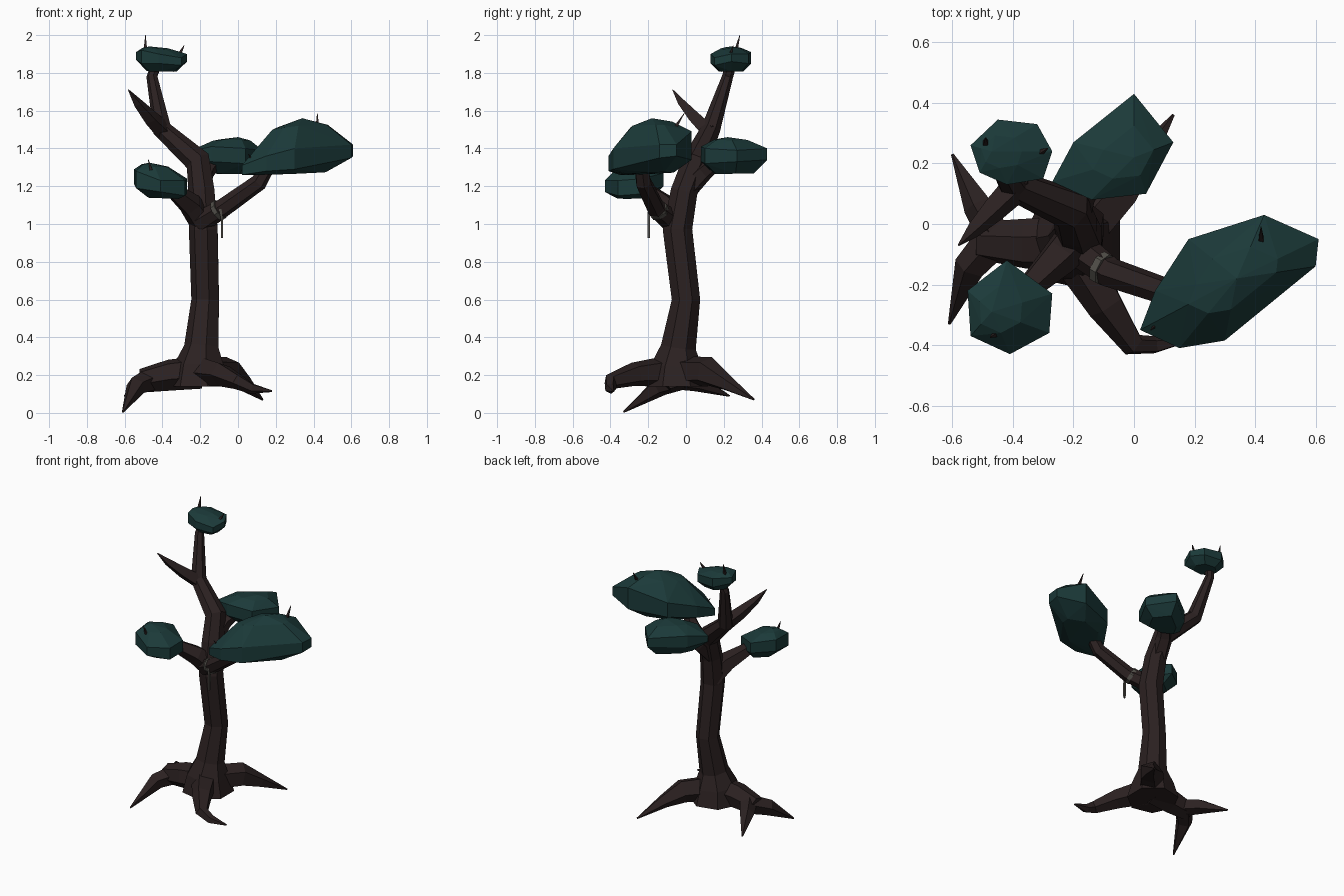
import bpy
import bmesh
from math import pi, cos, sin
from mathutils import Vector

old = bpy.data.objects.get("Cube")
if old:
    bpy.data.objects.remove(old, do_unlink=True)


def material(name, rgb):
    mat = bpy.data.materials.new(name)
    mat.use_nodes = True
    mat.diffuse_color = (*rgb, 1)
    mat.node_tree.nodes["Principled BSDF"].inputs["Base Color"].default_value = (*rgb, 1)
    return mat


BARK = material("dark bark", (0.024, 0.015, 0.015))
LEAF = material("deep teal foliage", (0.011, 0.042, 0.041))
ROPE = material("grey rope", (0.08, 0.075, 0.065))


def finish(name, bm, mat):
    bmesh.ops.recalc_face_normals(bm, faces=bm.faces[:])
    mesh = bpy.data.meshes.new(name)
    bm.to_mesh(mesh)
    bm.free()
    mesh.materials.append(mat)
    obj = bpy.data.objects.new(name, mesh)
    bpy.context.collection.objects.link(obj)


def limb(name, path, sides=6, mat=BARK):
    """Sweep a polygon along (x, y, z, radius) stations and cap both ends."""
    bm = bmesh.new()
    pts = [Vector(p[:3]) for p in path]
    rings = []
    side = Vector((1, 0, 0))
    for i, p in enumerate(pts):
        tangent = (pts[min(i + 1, len(pts) - 1)] - pts[max(i - 1, 0)]).normalized()
        side = side - tangent * side.dot(tangent)
        if side.length < 0.2:
            side = tangent.orthogonal()
        side.normalize()
        other = tangent.cross(side)
        r = path[i][3]
        angles = [2 * pi * (k + 0.5) / sides for k in range(sides)]
        rings.append([bm.verts.new(p + r * (cos(a) * side + sin(a) * other)) for a in angles])
    for a, b in zip(rings, rings[1:]):
        for k in range(sides):
            n = (k + 1) % sides
            bm.faces.new((a[k], a[n], b[n], b[k]))
    bm.faces.new(rings[0][::-1])
    bm.faces.new(rings[-1])
    finish(name, bm, mat)


def foliage(name, rim, top, bottom, crown=0.5, under=0.6):
    """Faceted clump: a rim of (x, y, low, high), a crown ring, an underside and a peak."""
    bm = bmesh.new()
    top, bottom = Vector(top), Vector(bottom)
    for x, y, low, high in rim:
        bm.verts.new((x, y, low))
        bm.verts.new((x, y, high))
        ring = top.lerp(Vector((x, y, high)), crown)
        ring.z = high + (top.z - high) * 0.75
        bm.verts.new(ring)
        base = bottom.lerp(Vector((x, y, low)), under)
        base.z = bottom.z + (low - bottom.z) * 0.15
        bm.verts.new(base)
    bm.verts.new(top)
    res = bmesh.ops.convex_hull(bm, input=bm.verts[:])
    unused = {v for v in res["geom_interior"] + res["geom_unused"]
              if isinstance(v, bmesh.types.BMVert)}
    bmesh.ops.delete(bm, geom=list(unused), context="VERTS")
    finish(name, bm, LEAF)


# Trunk with its flared foot and the leader that bends back and up
limb("trunk", [(-.2, -.05, .14, .17), (-.2, -.05, .25, .14), (-.19, -.04, .35, .095),
               (-.17, 0, .6, .077), (-.18, -.045, .97, .08), (-.19, -.01, 1.17, .073),
               (-.21, .05, 1.33, .07), (-.4, .13, 1.5, .052), (-.455, .22, 1.78, .03),
               (-.43, .24, 1.85, .03)], 7)

# Roots
limb("left_back_root", [(-.17, -.03, .22, .085), (-.05, .11, .22, .08),
                        (.03, .21, .16, .045), (.13, .36, .07, .005)], 5)
limb("left_front_root", [(-.19, -.1, .22, .085), (-.09, -.27, .205, .065),
                         (0, -.4, .165, .042), (.07, -.4, .13, .03), (.18, -.385, .115, .005)], 5)
limb("right_root", [(-.2, -.06, .215, .09), (-.36, -.065, .2, .085), (-.51, -.055, .17, .065)])
limb("right_front_root", [(-.46, -.05, .175, .065), (-.54, -.14, .14, .055),
                          (-.61, -.33, .005, .005)], 5)
limb("right_back_root", [(-.45, -.05, .18, .06), (-.515, .06, .16, .05),
                         (-.6, .23, .09, .005)], 5)

# Branches carrying the foliage, and one bare spike
limb("long_branch", [(-.2, -.07, 1.01, .06), (-.08, -.16, 1.085, .05),
                     (.11, -.225, 1.22, .045), (.18, -.24, 1.34, .035)])
limb("right_branch", [(-.18, -.03, 1, .075), (-.25, -.11, 1.1, .065),
                      (-.36, -.22, 1.19, .04)], 5)
limb("back_branch", [(-.2, 0, 1.18, .06), (-.17, .1, 1.28, .05), (-.1, .2, 1.36, .035)], 5)
limb("bare_spike", [(-.38, .13, 1.48, .052), (-.46, .05, 1.56, .042),
                    (-.53, -.02, 1.64, .026), (-.58, -.07, 1.71, .003)], 4)

# Foliage clumps
foliage("top_foliage",
        [(-.54, .26, 1.87, 1.91), (-.51, .17, 1.85, 1.92), (-.42, .13, 1.85, 1.9),
         (-.3, .15, 1.84, 1.88), (-.27, .24, 1.86, 1.9), (-.32, .33, 1.85, 1.9),
         (-.45, .345, 1.85, 1.91)], (-.47, .24, 1.94), (-.4, .24, 1.8))
foliage("right_foliage",
        [(-.55, -.22, 1.21, 1.29), (-.54, -.37, 1.19, 1.28), (-.41, -.43, 1.17, 1.23),
         (-.28, -.36, 1.15, 1.23), (-.27, -.23, 1.16, 1.24), (-.42, -.12, 1.2, 1.27)],
        (-.47, -.29, 1.325), (-.37, -.27, 1.13))
foliage("back_foliage",
        [(-.27, .14, 1.34, 1.38), (-.14, .08, 1.33, 1.41), (.04, .1, 1.32, 1.4),
         (.13, .27, 1.33, 1.39), (0, .43, 1.34, 1.4), (-.2, .27, 1.33, 1.41)],
        (0, .22, 1.46), (-.04, .25, 1.255))
foliage("large_foliage",
        [(.02, -.35, 1.26, 1.31), (.15, -.41, 1.28, 1.36), (.3, -.385, 1.29, 1.4),
         (.6, -.14, 1.35, 1.42), (.61, -.05, 1.36, 1.42), (.43, .03, 1.34, 1.49),
         (.18, -.05, 1.32, 1.42), (.07, -.22, 1.28, 1.36)],
        (.34, -.18, 1.56), (.25, -.21, 1.26))

# Small twigs poking through the foliage
twigs = [((-.49, .26, 1.9), (-.49, .285, 2)), ((-.32, .23, 1.88), (-.285, .25, 1.945)),
         ((.42, -.07, 1.49), (.42, -.01, 1.585)), ((-.45, -.36, 1.25), (-.475, -.375, 1.34)),
         ((.1, -.31, 1.3), (.055, -.35, 1.37))]
for base, tip in twigs:
    limb("twig", [(*base, .016), (*tip, .002)], 4)

# Rope looped around the long branch with a hanging end
limb("rope_loop", [(-.113, -.142, 1.066, .056), (-.094, -.152, 1.079, .056)], 8, ROPE)
limb("rope_end", [(-.095, -.195, 1.08, .01), (-.085, -.197, 1.03, .009),
                  (-.085, -.197, .925, .008)], 4, ROPE)
